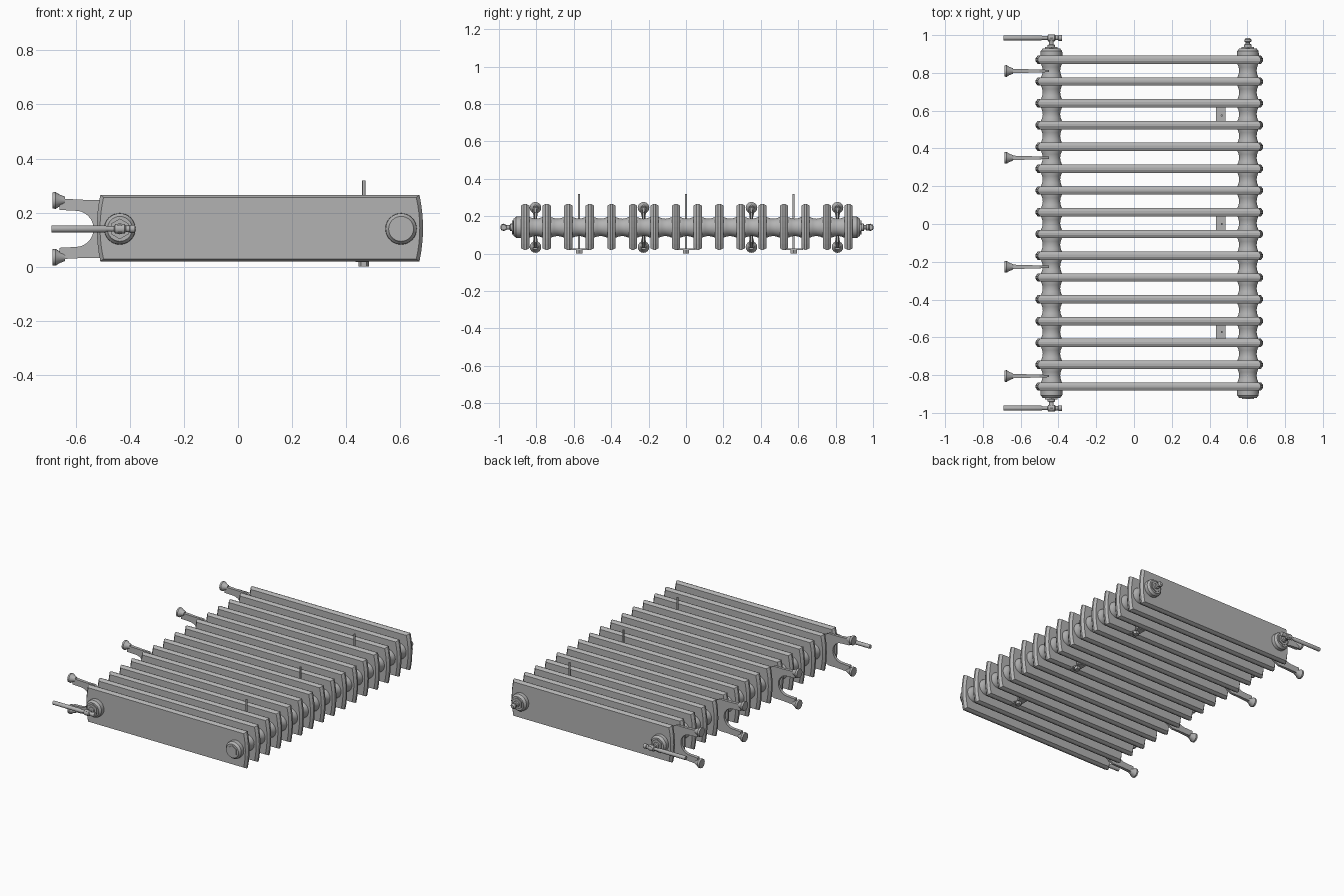
import bpy, bmesh
from math import sin, cos, pi, radians
from mathutils import Vector

if "Cube" in bpy.data.objects:
    bpy.data.objects.remove(bpy.data.objects["Cube"])

paint = bpy.data.materials.new("light grey metal")
paint.use_nodes = True
grey = (0.45, 0.45, 0.45, 1)
paint.diffuse_color = grey
paint.node_tree.nodes["Principled BSDF"].inputs["Base Color"].default_value = grey

AXIS_Z = 0.14
LEFT_TUBE, RIGHT_TUBE = -0.437, 0.603
FINS, PITCH, FIRST = 16, 0.1153, -0.86


def loft(name, rings, smooth=True):
    """Skin a list of closed rings and cap both ends."""
    bm = bmesh.new()
    loops = [[bm.verts.new(p) for p in ring] for ring in rings]
    for a, b in zip(loops, loops[1:]):
        for i in range(len(a)):
            j = (i + 1) % len(a)
            bm.faces.new((a[i], a[j], b[j], b[i]))
    bm.faces.new(loops[0])
    bm.faces.new(loops[-1])
    bmesh.ops.recalc_face_normals(bm, faces=bm.faces)
    mesh = bpy.data.meshes.new(name)
    bm.to_mesh(mesh)
    bm.free()
    obj = bpy.data.objects.new(name, mesh)
    obj.data.materials.append(paint)
    bpy.context.collection.objects.link(obj)
    if smooth:
        bpy.ops.object.select_all(action='DESELECT')
        obj.select_set(True)
        bpy.context.view_layer.objects.active = obj
        bpy.ops.object.shade_smooth_by_angle(angle=radians(35))
    return obj


def lathe(name, origin, direction, profile, sides=24):
    """Turn (distance, radius) pairs about an axis through origin."""
    d = Vector(direction)
    u = Vector((0, 0, 1)) if abs(d.z) < 0.5 else Vector((1, 0, 0))
    v = d.cross(u)
    rings = [[Vector(origin) + d * t + (u * cos(2 * pi * i / sides) + v * sin(2 * pi * i / sides)) * r
              for i in range(sides)] for t, r in profile]
    return loft(name, rings, smooth=sides > 8)


# Flat fins with bowed ends and a ridged rim
def fin_outline(y, inset):
    cx, cz, hz = 0.081, 0.1425, 0.1225 - inset * 0.7
    hx, bow = 0.59 - inset, 0.013
    pts = []
    for side in (1, -1):
        for i in range(9):
            s = -1 + i / 4
            pts.append((cx + side * (hx + bow * (1 - s * s)), y, cz + side * s * hz))
    return pts


for n in range(FINS):
    y = FIRST + n * PITCH
    loft("fin", [fin_outline(y + dy, inset) for dy, inset in
                 ((-0.022, 0.012), (-0.006, 0), (0.006, 0), (0.022, 0.012))], smooth=False)

# Header tubes, waisted between the fins, with stepped end collars
for x, name in ((LEFT_TUBE, "left_header_tube"), (RIGHT_TUBE, "right_header_tube")):
    profile = [(-0.922, 0.046), (-0.915, 0.05), (-0.908, 0.057), (-0.885, 0.058)]
    for n in range(FINS - 1):
        y = FIRST + n * PITCH
        profile += [(y + PITCH * f, r) for f, r in
                    ((0.2, 0.055), (0.34, 0.049), (0.5, 0.046), (0.66, 0.049), (0.8, 0.055))]
    profile += [(0.893, 0.058), (0.915, 0.057), (0.923, 0.05), (0.93, 0.046)]
    lathe(name, (x, 0, AXIS_Z), (0, 1, 0), profile, 32)

# Valve fittings with pipes on both ends of the left tube
for s, start, end in ((1, 0.925, 0.985), (-1, 0.917, 0.975)):
    gap = end - start
    lathe("valve_hex_nut", (LEFT_TUBE, s * start, AXIS_Z), (0, s, 0), [(0, 0.038), (0.012, 0.038)], 6)
    lathe("valve_stem", (LEFT_TUBE, s * start, AXIS_Z), (0, s, 0),
          [(0, 0.02), (0.022, 0.02), (0.026, 0.012), (gap - 0.016, 0.012), (gap, 0.02), (gap + 0.014, 0.014)])
    lathe("valve_pipe", (-0.69, s * end, AXIS_Z), (1, 0, 0),
          [(0, 0.013), (0.2, 0.013), (0.205, 0.01), (0.232, 0.01), (0.236, 0.018),
           (0.27, 0.018), (0.275, 0.012), (0.288, 0.012), (0.29, 0.015), (0.31, 0.015)])

# Blanking plug and air vent on the right tube
lathe("blanking_plug", (RIGHT_TUBE, -0.92, AXIS_Z), (0, -1, 0), [(0, 0.036), (0.006, 0.036)], 6)
lathe("vent_hex_nut", (RIGHT_TUBE, 0.925, AXIS_Z), (0, 1, 0), [(0, 0.038), (0.012, 0.038)], 6)
lathe("air_vent", (RIGHT_TUBE, 0.93, AXIS_Z), (0, 1, 0),
      [(0, 0.02), (0.02, 0.02), (0.023, 0.012), (0.032, 0.012), (0.035, 0.018), (0.046, 0.018), (0.055, 0.01)])

# Forked wall brackets with flared feet
half = [(-0.45, 0), (-0.45, 0.08), (-0.5, 0.107), (-0.56, 0.107), (-0.66, 0.112), (-0.66, 0.07), (-0.6, 0.067)]
half += [(-0.6 + 0.066 * sin(a * pi / 12), 0.067 * cos(a * pi / 12)) for a in range(1, 6)]
fork = half + [(-0.534, 0)] + [(x, -z) for x, z in reversed(half[1:])]
for y in (0.81, 0.35, -0.227, -0.805):
    loft("bracket_fork", [[(x, y + s * (0.006 - 0.03 * (x + 0.45)), AXIS_Z + z) for x, z in fork]
                          for s in (-1, 1)], smooth=False)
    for s in (-1, 1):
        lathe("bracket_foot", (-0.686, y, AXIS_Z + s * 0.105), (1, 0, 0),
              [(0, 0.03), (0.012, 0.031), (0.026, 0.022), (0.046, 0.014)], 16)

# Support plates, tie rods and nuts near the right tube
for y in (-0.572, 0, 0.575):
    plate = [(0.435, y - 0.05), (0.485, y - 0.05), (0.485, y + 0.05), (0.435, y + 0.05)]
    loft("support_plate", [[(px, py, z) for px, py in plate] for z in (0.018, 0.026)], smooth=False)
    lathe("tie_rod", (0.465, y, 0), (0, 0, 1), [(0.002, 0.006), (0.318, 0.006)], 12)
    lathe("tie_rod_nut", (0.465, y, 0), (0, 0, 1), [(0, 0.02), (0.018, 0.02)], 6)
